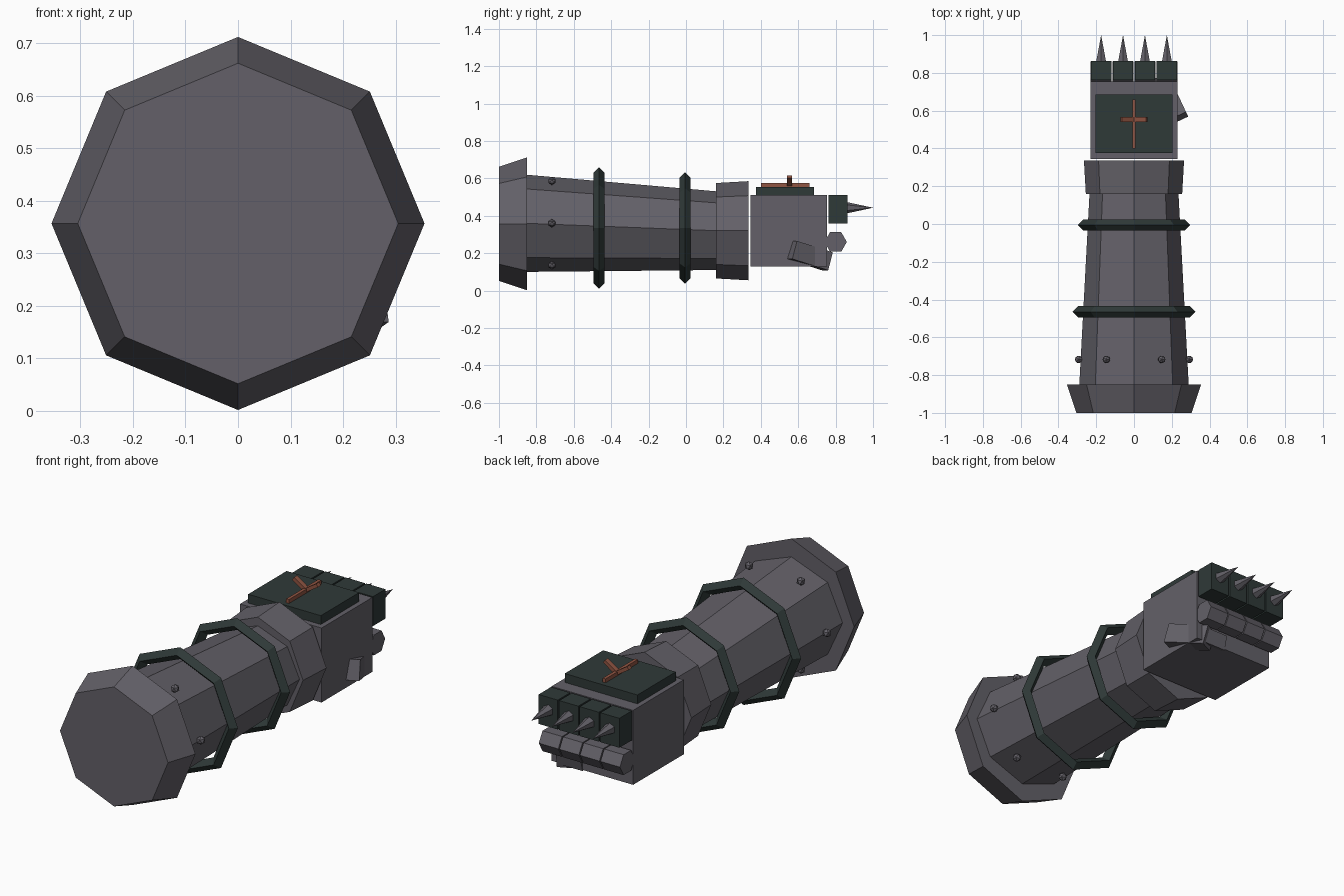
import bpy, bmesh
from math import sin, cos, pi, radians
from mathutils import Matrix, Euler, Vector

cube = bpy.data.objects.get("Cube")
if cube:
    bpy.data.objects.remove(cube, do_unlink=True)


def material(name, color):
    m = bpy.data.materials.new(name)
    m.use_nodes = True
    m.diffuse_color = (*color, 1)
    bsdf = next(n for n in m.node_tree.nodes if n.type == 'BSDF_PRINCIPLED')
    bsdf.inputs["Base Color"].default_value = (*color, 1)
    return m


STEEL = material("grey steel", (0.125, 0.118, 0.138))
GREEN = material("dark green iron", (0.028, 0.041, 0.039))
COPPER = material("copper", (0.28, 0.09, 0.055))


def finish(name, bm, mat):
    bmesh.ops.recalc_face_normals(bm, faces=bm.faces)
    me = bpy.data.meshes.new(name)
    bm.to_mesh(me)
    bm.free()
    me.materials.append(mat)
    ob = bpy.data.objects.new(name, me)
    bpy.context.collection.objects.link(ob)
    return ob


def box(name, center, size, mat, rot=(0, 0, 0)):
    bm = bmesh.new()
    turn = Euler([radians(a) for a in rot]).to_matrix().to_4x4()
    bmesh.ops.create_cube(bm, size=1, matrix=Matrix.Translation(center) @ turn @ Matrix.Diagonal((*size, 1)))
    return finish(name, bm, mat)


def sleeve(name, sections, mat, sides=8):
    """Capped tube along y; each section is (y, x radius, z radius, z centre)."""
    bm = bmesh.new()
    rings = []
    for y, rx, rz, zc in sections:
        angles = [2 * pi * i / sides for i in range(sides)]
        rings.append([bm.verts.new((rx * cos(a), y, zc + rz * sin(a))) for a in angles])
    for a, b in zip(rings, rings[1:]):
        for i in range(sides):
            j = (i + 1) % sides
            bm.faces.new((a[i], a[j], b[j], b[i]))
    bm.faces.new(rings[0])
    bm.faces.new(rings[-1])
    return finish(name, bm, mat)


def band(name, y, zc, radius, r, mat, sides=8):
    """Octagonal hoop with a diamond cross-section."""
    bm = bmesh.new()
    rings = []
    for i in range(sides):
        a = 2 * pi * i / sides
        ring = []
        for k in range(4):
            d = radius + r * cos(k * pi / 2)
            ring.append(bm.verts.new((d * cos(a), y + r * sin(k * pi / 2), zc + d * sin(a))))
        rings.append(ring)
    for i in range(sides):
        a, b = rings[i], rings[(i + 1) % sides]
        for k in range(4):
            n = (k + 1) % 4
            bm.faces.new((a[k], a[n], b[n], b[k]))
    return finish(name, bm, mat)


def cone(name, center, r1, r2, depth, sides, axis, mat):
    bm = bmesh.new()
    turn = Vector((0, 0, 1)).rotation_difference(Vector(axis)).to_matrix().to_4x4()
    bmesh.ops.create_cone(bm, cap_ends=True, segments=sides, radius1=r1, radius2=r2,
                          depth=depth, matrix=Matrix.Translation(center) @ turn)
    return finish(name, bm, mat)


# Arm: flared elbow end, tapered forearm, wrist cuff
sleeve("elbow_flare", [(-1, .305, .305, .357), (-.85, .355, .355, .357)], STEEL)
sleeve("forearm", [(-.86, .29, .26, .36), (.17, .235, .21, .32)], STEEL)
sleeve("wrist_cuff", [(.16, .255, .255, .32), (.335, .265, .265, .32)], STEEL)

# Hoops around the forearm
band("rear_hoop", -.465, .335, .295, .03, GREEN)
band("front_hoop", -.005, .335, .268, .03, GREEN)

# Rivets near the elbow
for i in range(6):
    a = i * pi / 3
    bm = bmesh.new()
    spot = (.293 * cos(a), -.717, .36 + .26 * sin(a))
    bmesh.ops.create_icosphere(bm, subdivisions=1, radius=.022, matrix=Matrix.Translation(spot))
    finish(f"rivet_{i + 1}", bm, STEEL)

# Fist block and back plate
box("palm", (0, .55, .32), (.46, .41, .38), STEEL)
box("back_plate", (0, .53, .53), (.41, .31, .05), GREEN)

# Cross emblem with raised arms
box("emblem_bar", (0, .53, .565), (.016, .26, .02), COPPER)
for s in (-1, 1):
    box(f"emblem_arm_{'left' if s > 0 else 'right'}", (s * .034, .553, .587),
        (.08, .025, .018), COPPER, (0, -s * 33, 0))

# Knuckles with spikes, and curled fingers below
for i in range(4):
    x = (i - 1.5) * .116
    box(f"knuckle_{i + 1}", (x, .813, .435), (.108, .1, .15), GREEN)
    cone(f"spike_{i + 1}", (x, .93, .443), .03, 0, .14, 6, (0, 1, 0), STEEL)
    finger = cone(f"finger_{i + 1}", (0, 0, 0), .06, .06, .11, 6, (0, 0, 1), STEEL)
    # Lay the prism along x with one ridge pointing forward
    lay = Matrix.Rotation(pi / 2, 4, 'Y')
    finger.data.transform(Matrix.Translation((x, .80, .26)) @ lay)
    ridge = max(v.co.y for v in finger.data.vertices) - .80
    if ridge < .059:
        spin = Matrix.Rotation(pi / 6, 4, 'X')
        pivot = Matrix.Translation((x, .80, .26))
        finger.data.transform(pivot @ spin @ pivot.inverted())

# Thumb: base wedge on the side and tip folded across the front
box("thumb_base", (.20, .66, .187), (.08, .22, .1), STEEL, (-16, 0, 25))
box("thumb_tip", (.12, .748, .165), (.13, .035, .075), STEEL, (-14, 0, 0))
